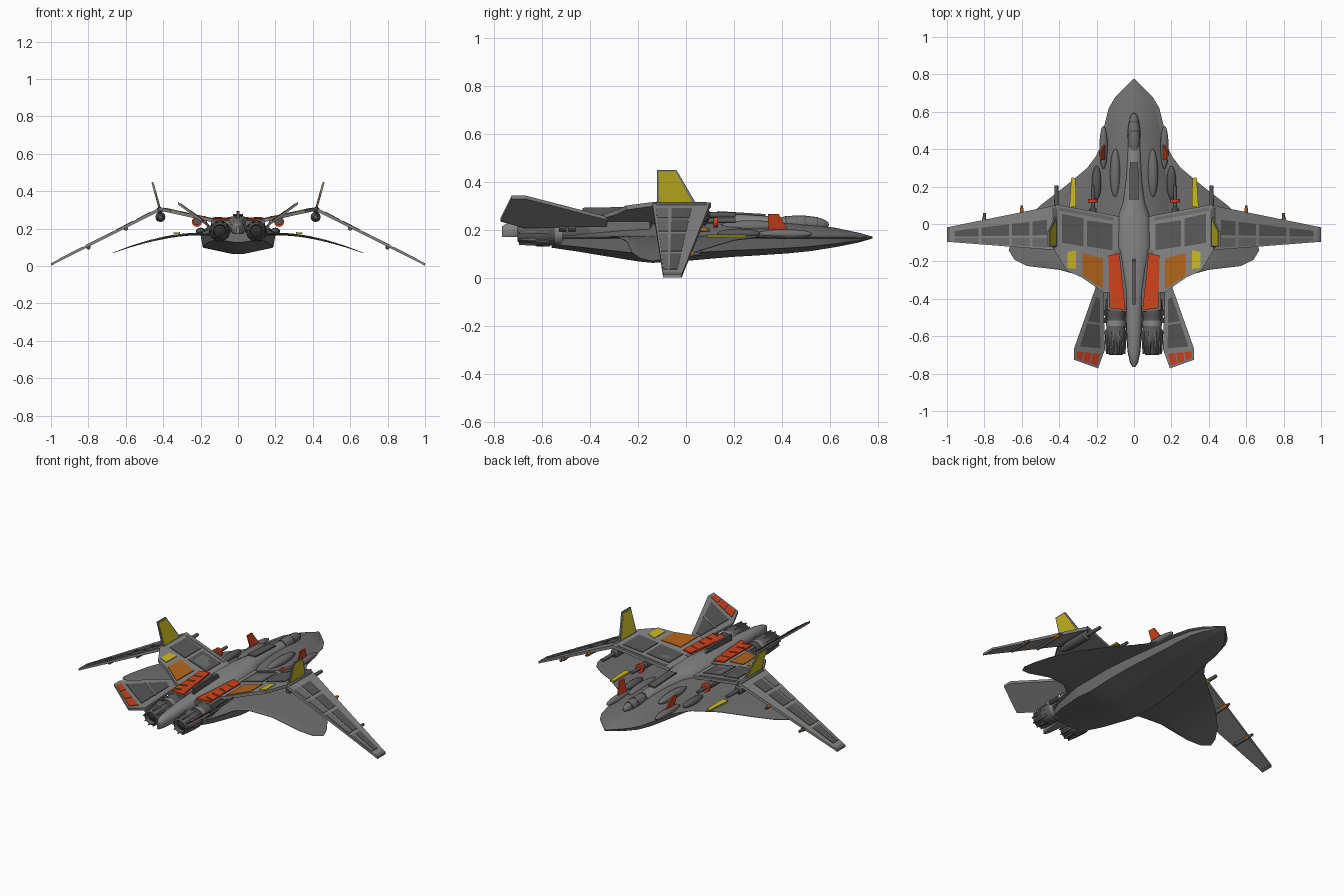
import bpy, bmesh, math
from mathutils import Vector

if "Cube" in bpy.data.objects:
    bpy.data.objects.remove(bpy.data.objects["Cube"])

def mat(name, c):
    m = bpy.data.materials.new(name)
    m.diffuse_color = (*c, 1)
    m.use_nodes = True
    m.node_tree.nodes["Principled BSDF"].inputs["Base Color"].default_value = m.diffuse_color
    return m

HULL = mat("hull grey", (.16, .16, .16))
LIGHT = mat("light grey", (.24, .24, .24))
DARK = mat("panel grey", (.10, .10, .10))
BLACK = mat("nozzle dark", (.03, .03, .03))
YELLOW = mat("yellow", (.60, .50, .015))
ORANGE = mat("orange", (.45, .13, .01))
RED = mat("red", (.65, .055, .012))

def finish(name, bm, m, mirror=True, smooth=None):
    bmesh.ops.recalc_face_normals(bm, faces=bm.faces)
    me = bpy.data.meshes.new(name)
    bm.to_mesh(me)
    bm.free()
    me.materials.append(m)
    if smooth:
        me.shade_smooth()
        me.set_sharp_from_angle(angle=math.radians(smooth))
    ob = bpy.data.objects.new(name, me)
    bpy.context.collection.objects.link(ob)
    if mirror:
        ob.modifiers.new("mirror", 'MIRROR').use_mirror_merge = False
    return ob

def slab(name, pts, t, m, axis=(0, 0, 1), lift=0.0, mirror=True):
    """Flat plate: outline pts thickened by t (number or one per point) along axis."""
    bm = bmesh.new()
    a = Vector(axis)
    ts = t if isinstance(t, (list, tuple)) else [t] * len(pts)
    top = [bm.verts.new(Vector(p) + a * (lift + h / 2)) for p, h in zip(pts, ts)]
    bot = [bm.verts.new(Vector(p) + a * (lift - h / 2)) for p, h in zip(pts, ts)]
    bm.faces.new(top)
    bm.faces.new(bot[::-1])
    for i in range(len(pts)):
        j = (i + 1) % len(pts)
        bm.faces.new((top[i], bot[i], bot[j], top[j]))
    return finish(name, bm, m, mirror)

def rings(name, loops, m, mirror=True, smooth=40):
    """Skin closed loops of points, capped at both ends."""
    bm = bmesh.new()
    vs = [[bm.verts.new(p) for p in l] for l in loops]
    n = len(vs[0])
    for a, b in zip(vs, vs[1:]):
        for i in range(n):
            j = (i + 1) % n
            bm.faces.new((a[i], a[j], b[j], b[i]))
    bm.faces.new(vs[0])
    bm.faces.new(vs[-1][::-1])
    return finish(name, bm, m, mirror, smooth)

def turned(name, x, z, prof, m, n=16, mirror=True, sx=1, sz=1):
    """Round part along y from (y, radius) pairs."""
    return rings(name, [[(x + sx * r * math.cos(k * math.tau / n), y,
                          z + sz * r * math.sin(k * math.tau / n)) for k in range(n)]
                        for y, r in prof], m, mirror)

def blister(name, x, y, z, rx, ry, rz, m, mirror=True):
    prof = [(y + ry * math.cos(math.pi * k / 12), max(.02, math.sin(math.pi * k / 12)))
            for k in range(13)]
    return turned(name, x, z, prof, m, 16, mirror, rx, rz)

def patch(c, u0, u1, v0, v1):
    """Sub-rectangle of a quad: corners are root front, tip front, tip back, root back."""
    a, b, d, e = [Vector(p) for p in c]
    f = lambda u, v: a.lerp(b, u).lerp(e.lerp(d, u), v)
    return [f(u0, v0), f(u1, v0), f(u1, v1), f(u0, v1)]

def interp(tab, y, col):
    for p, q in zip(tab, tab[1:]):
        if q[0] <= y <= p[0]:
            return p[col] + (q[col] - p[col]) * (p[0] - y) / (p[0] - q[0])
    return tab[-1][col]

# Manta-shaped lower hull: y, half width, body half width, bottom z, top height
H = [(.775, .005, .004, .164, .002), (.72, .06, .05, .148, .012), (.68, .10, .085, .14, .02),
     (.62, .135, .118, .128, .033), (.52, .16, .14, .112, .045), (.42, .175, .152, .102, .055),
     (.36, .205, .16, .098, .06), (.30, .25, .168, .094, .062), (.20, .37, .182, .088, .064),
     (.10, .50, .192, .08, .066), (0, .60, .20, .071, .066), (-.08, .65, .20, .065, .064),
     (-.14, .67, .20, .063, .06), (-.19, .64, .20, .068, .055), (-.225, .57, .20, .073, .052),
     (-.245, .40, .20, .076, .05), (-.28, .27, .195, .082, .045), (-.33, .205, .185, .09, .04),
     (-.45, .172, .162, .11, .03), (-.56, .13, .12, .126, .02)]

def mid(x):
    return .17 - .10 * (max(0, abs(x) - .25) / .42) ** 1.6

def hull_loop(y):
    W, bw, zb, h = [interp(H, y, c) for c in (1, 2, 3, 4)]
    under, over = [], []
    for s in (0, .12, .35, .6, .82, .94, 1):
        x = s * bw
        th = min(.006, W * .1)
        k = 1 - .40 * max(0, s - .12) if s < .95 else 0
        under.append((x, min(mid(x) - th, mid(x) - (mid(0) - zb) * k)))
        over.append((x, mid(x) + th + h * (1 - s * s)))
    for t in (.2, .4, .6, .8, 1):
        x = bw + (W - bw) * t
        th = min(.006, W * .1) * (1 - .8 * t ** 3)
        under.append((x, mid(x) - th))
        over.append((x, mid(x) + th))
    right = under + over[::-1]
    left = [(-x, z) for x, z in over[1:]] + [(-x, z) for x, z in under[:0:-1]]
    return [(x, y, z) for x, z in right + left]

rings("lower_hull", [hull_loop(r[0]) for r in H], HULL, False, 35)

# Upper spine from the cockpit to the tail: y, half width, top z
S = [(.60, .008, .205), (.55, .026, .228), (.46, .036, .244), (.36, .042, .255), (.25, .046, .265),
     (.12, .062, .27), (.03, .095, .268), (-.12, .10, .268), (-.25, .075, .264), (-.40, .05, .258),
     (-.55, .043, .25), (-.68, .035, .24), (-.74, .022, .23), (-.765, .008, .215)]
rings("spine", [[(w * c, y, .19 + (zt - .19) * max(0, e)) if e >= 0 else (w * c, y, .19 + .02 * e)
                 for c, e in ((1, 0), (.92, .55), (.6, .9), (0, 1), (-.6, .9), (-.92, .55),
                              (-1, 0), (-.6, -1), (.6, -1))] for y, w, zt in S], LIGHT, False, 45)
slab("dorsal_ridge", [(0, -.18, .25), (0, -.20, .29), (0, -.27, .295), (0, -.43, .292), (0, -.43, .25)],
     .014, DARK, (1, 0, 0), mirror=False)

# Cockpit canopy with frames
blister("canopy", 0, .47, .222, .034, .125, .038, HULL, False)
for i, y in enumerate((.37, .42, .50, .55)):
    r = math.sqrt(1 - ((y - .47) / .125) ** 2) * 1.05
    turned(f"canopy_frame_{i}", 0, .222, [(y, r), (y - .008, r)], DARK, 16, False, .034, .038)
slab("spine_stripe", [(-.022, .33, .262), (.022, .33, .262), (.026, .13, .274), (-.026, .13, .274)],
     .008, DARK, mirror=False)

# Hull blisters, forward fins and yellow lower plates
blister("side_blister", .163, .41, .183, .022, .115, .02, HULL)
blister("shoulder_blister", .10, .27, .215, .028, .13, .025, HULL)
blister("rear_shoulder_blister", .20, .22, .185, .025, .09, .02, DARK)
slab("forward_fin", [(.157, .43, .19), (.157, .345, .19), (.178, .34, .267), (.178, .385, .267)],
     .008, RED, (1, 0, 0))
slab("lower_yellow_plate", [(.312, .245, .173), (.335, .25, .172), (.345, .09, .171), (.31, .09, .173)],
     .009, YELLOW, lift=.003)

# Inner upper wing
def iw(x, y):
    return (x, y, .213 + .22 * x)
slab("inner_wing", [iw(.04, .03), iw(.10, .045), iw(.42, .105), iw(.425, -.14), iw(.36, -.25),
                    iw(.28, -.285), iw(.165, -.365), iw(.04, -.365)], .018, LIGHT)
def wing_plate(name, pts, m):
    slab(name, [iw(*p) for p in pts], .005, m, lift=.0105)
wing_plate("inner_panel", [(.115, .0), (.25, .02), (.25, -.12), (.115, -.14)], DARK)
wing_plate("middle_panel", [(.27, .03), (.385, .055), (.385, -.10), (.27, -.12)], DARK)
wing_plate("inner_panel_centre", [(.14, -.025), (.225, -.01), (.225, -.105), (.14, -.115)], HULL)
wing_plate("orange_flap", [(.165, -.185), (.275, -.155), (.275, -.275), (.165, -.35)], ORANGE)
wing_plate("yellow_flap", [(.31, -.14), (.355, -.15), (.355, -.235), (.31, -.24)], YELLOW)
slab("wing_front_strip", [iw(.11, .035), iw(.40, .09), iw(.40, .07), iw(.11, .018)], .004, HULL, lift=.0095)

# Drooping outer wing with its panels
OW = [(.42, .10, .302), (1, -.018, .008), (1, -.095, .008), (.42, -.14, .302)]
slab("outer_wing", OW, [.02, .012, .012, .02], LIGHT)
for i, (a, b) in enumerate(((.08, .21), (.24, .40), (.43, .68), (.71, .93))):
    slab(f"outer_panel_{i}", patch(OW, a, b, .30, .66), .004, DARK, lift=.0105 - .004 * (a + b) / 2)
    slab(f"outer_flap_{i}", patch(OW, a, b, .73, .95), .004, HULL, lift=.0105 - .004 * (a + b) / 2)
slab("wing_tip", patch(OW, .97, 1, 0, 1), .014, HULL)

# Upright wing fins
VF = [(.415, .05, .295), (.458, -.04, .45), (.458, -.12, .45), (.415, -.122, .295)]
slab("wing_fin", VF, .008, LIGHT, (1, 0, 0))
slab("wing_fin_yellow", patch(VF, .05, .95, .08, .93), .012, YELLOW, (1, 0, 0))
turned("wing_hinge", .42, .298, [(.09, .014), (.08, .018), (-.12, .018), (-.14, .01)], DARK, 12)

# Guns and pods on the wings
turned("hinge_gun", .415, .262, [(.205, .01), (.10, .012), (.09, .027), (-.06, .027), (-.12, .012)], DARK, 12)
turned("inner_gun", .22, .238, [(.205, .009), (.09, .011), (.08, .02), (-.05, .02)], DARK, 12)
turned("inner_gun_ring", .22, .236, [(.134, .027), (.115, .027)], RED, 12)
turned("middle_gun", .60, .20, [(.10, .006), (.03, .008), (.02, .012), (-.11, .012)], DARK, 10)
turned("middle_gun_tip", .60, .20, [(.085, .010), (.03, .010)], ORANGE, 10)
turned("outer_gun", .80, .10, [(.058, .008), (.0, .010), (-.09, .010)], DARK, 10)
turned("outer_gun_band", .80, .10, [(.03, .012), (.012, .012)], ORANGE, 10)

# Engine nacelles with red covers
slab("nacelle", [(.04, -.13, .20), (.145, -.15, .20), (.145, -.46, .198), (.04, -.47, .198)], .09, HULL)
slab("nacelle_cover", [(.078, -.155, .256), (.137, -.17, .256), (.13, -.45, .25), (.045, -.46, .25)], .009, RED)
for i, y in enumerate((-.22, -.29, -.36, -.42)):
    slab(f"cover_slot_{i}", [(.085, y, .260), (.125, y - .012, .260), (.125, y - .02, .259), (.085, y - .008, .259)],
         .005, ORANGE)
turned("engine", .098, .187, [(-.40, .05), (-.47, .056), (-.49, .05), (-.56, .05), (-.57, .056), (-.62, .056),
                              (-.63, .049), (-.69, .045), (-.70, .036), (-.66, .03)], DARK, 20)
turned("engine_band", .098, .187, [(-.515, .053), (-.545, .053)], LIGHT, 20)
turned("engine_core", .098, .187, [(-.655, .034), (-.672, .031), (-.685, .008)], BLACK, 16)
for k in range(10):
    a = k * math.tau / 10
    turned(f"nozzle_petal_{k}", .098 + .048 * math.cos(a), .187 + .048 * math.sin(a),
           [(-.575, .011), (-.64, .008), (-.695, .004)], HULL, 6)
for i, y in enumerate((-.46, -.50)):
    turned(f"engine_side_pipe_{i}", .155, .205, [(y, .012), (y - .028, .012)], DARK, 8)

# Canted tail fins
def tf(x, y):
    return (x, y, .24 + .73 * (x - .19))
slab("tail_fin", [tf(.165, -.33), tf(.20, -.325), tf(.322, -.67), tf(.322, -.725), tf(.192, -.772),
                  tf(.155, -.67)], .014, LIGHT)
slab("tail_fin_panel", [tf(.182, -.40), tf(.204, -.39), tf(.29, -.655), tf(.18, -.665)], .005, DARK, lift=.008)
slab("tail_fin_rib", [tf(.178, -.53), tf(.25, -.52), tf(.252, -.53), tf(.178, -.54)], .005, LIGHT, lift=.010)
for i in range(3):
    q = [tf(.178, -.695), tf(.312, -.68), tf(.312, -.718), tf(.196, -.758)]
    slab(f"tail_fin_red_{i}", patch(q, i / 3 + .02, i / 3 + .30, 0, 1), .005, RED, lift=.008)
